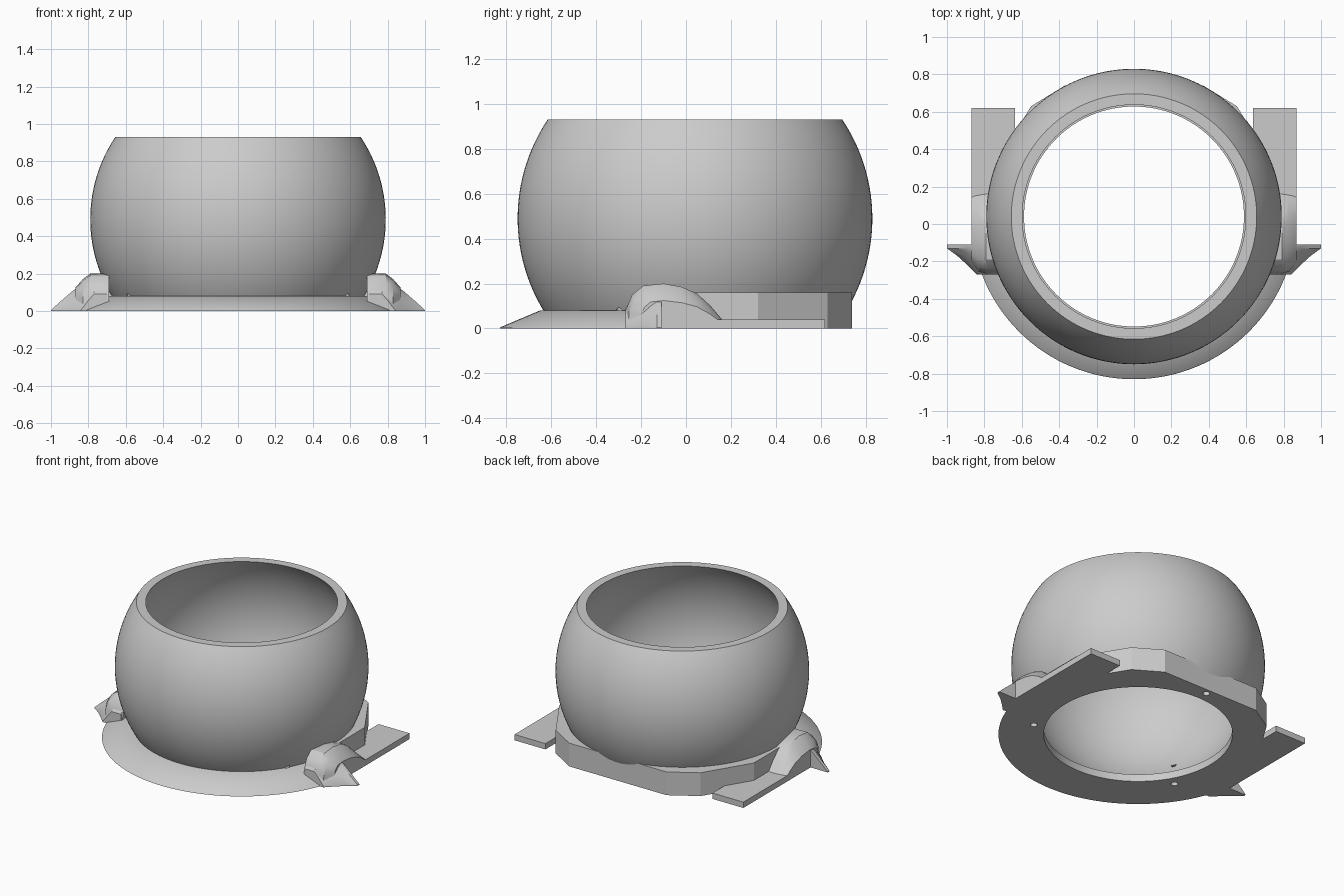
import bpy, bmesh
from math import sin, cos, pi, sqrt, radians

cube = bpy.data.objects.get("Cube")
if cube:
    bpy.data.objects.remove(cube, do_unlink=True)

AXIS_Y, MID_Z = 0.04, 0.49      # centre of the bowl sphere
OUTER, INNER, TOP = 0.79, 0.742, 0.93

grey = bpy.data.materials.new("plain grey")
grey.use_nodes = True
grey.diffuse_color = (0.6, 0.6, 0.6, 1)
grey.node_tree.nodes["Principled BSDF"].inputs["Base Color"].default_value = (0.6, 0.6, 0.6, 1)


def loft(name, sections, closed=False, smooth=False):
    """Skin equal-length closed sections; cap the ends unless the loft is closed."""
    bm = bmesh.new()
    rings = [[bm.verts.new(p) for p in s] for s in sections]
    n = len(rings[0])
    pairs = list(zip(rings, rings[1:])) + ([(rings[-1], rings[0])] if closed else [])
    for a, b in pairs:
        for i in range(n):
            j = (i + 1) % n
            bm.faces.new((a[i], a[j], b[j], b[i]))
    if not closed:
        bm.faces.new(rings[0])
        bm.faces.new(rings[-1])
    bmesh.ops.recalc_face_normals(bm, faces=bm.faces)
    mesh = bpy.data.meshes.new(name)
    bm.to_mesh(mesh)
    bm.free()
    mesh.materials.append(grey)
    ob = bpy.data.objects.new(name, mesh)
    bpy.context.collection.objects.link(ob)
    if smooth:
        bpy.ops.object.select_all(action="DESELECT")
        ob.select_set(True)
        bpy.context.view_layer.objects.active = ob
        bpy.ops.object.shade_smooth_by_angle(angle=radians(30))
    return ob


def revolve(name, profile, start=0, sweep=2 * pi, steps=128):
    full = sweep > 6.2
    angles = [start + sweep * i / steps for i in range(steps if full else steps + 1)]
    rings = [[(r * cos(a), AXIS_Y + r * sin(a), z) for r, z in profile] for a in angles]
    return loft(name, rings, full, True)


def prism(name, outline, z0, z1):
    return loft(name, [[(x, y, z) for x, y in outline] for z in (z0, z1)])


def arc(radius, z0, z1, steps=28):
    zs = [z0 + (z1 - z0) * i / steps for i in range(steps + 1)]
    return [(sqrt(radius ** 2 - (z - MID_Z) ** 2), z) for z in zs]


def circle(cx, cy, r, n):
    return [(cx + r * cos(2 * pi * i / n), cy + r * sin(2 * pi * i / n)) for i in range(n)]


def cut(ob, cutter):
    mod = ob.modifiers.new("cut", "BOOLEAN")
    mod.operation, mod.object, mod.solver = "DIFFERENCE", cutter, "EXACT"


# Open spherical bowl with a short straight lip at the bottom
bowl = revolve("bowl", arc(OUTER, 0, TOP) + arc(INNER, TOP, 0.05) + [(0.588, 0.05), (0.588, 0)])

# Sloped flange round the front half
flange = revolve("front_flange", [(0.6, 0), (0.87, 0), (0.865, 0.006), (0.69, 0.08), (0.64, 0.08)],
                 pi, pi, 64)

# Straight-sided base round the back, hollowed by the bowl's inside
half = [(0.74, 0.0), (0.74, 0.32), (0.55, 0.63), (0.37, 0.74)]
back = prism("back_base", half + [(-x, y) for x, y in reversed(half)], 0, 0.16)
sections = [(0.6, -0.1), (0.6, 0.05)] + arc(0.75, 0.06, 0.4, 8)
hollow = loft("hollow_cutter", [[(x, y, z) for x, y in circle(0, AXIS_Y, r, 96)] for r, z in sections])
hollow.hide_render = True
hollow.hide_set(True)
cut(back, hollow)

# Three screw holes through the underside
for i, part in enumerate((back, flange, flange)):
    a = pi / 2 + i * 2 * pi / 3
    hole = prism("hole_cutter", circle(0.66 * cos(a), AXIS_Y + 0.66 * sin(a), 0.022, 16), -0.05, 0.13)
    hole.hide_render = True
    hole.hide_set(True)
    cut(part, hole)
    cut(bowl, hole)

# Arched side profile of the fairings, front to back
arch = [(-0.27, 0), (-0.265, 0.09), (-0.24, 0.15), (-0.19, 0.19), (-0.1, 0.2), (-0.02, 0.185),
        (0.05, 0.155), (0.11, 0.1), (0.16, 0.04), (0.16, 0)]

for side, label in ((1, "left"), (-1, "right")):
    # Flat rear mounting bar
    prism(label + "_bar", [(side * x, y) for x, y in
                           ((0.635, -0.12), (0.87, -0.12), (0.87, 0.62), (0.635, 0.62))], 0, 0.04)

    # Rounded fairing joining the bar to the bowl
    steps = ((0.69, 1, 1), (0.79, 1, 1), (0.83, 0.92, 0.85), (0.87, 0.55, 0.62))
    loft(label + "_fairing",
         [[(side * x, -0.12 + (y + 0.12) * (k if y < -0.12 else 1), z * h) for y, z in arch]
          for x, k, h in steps], smooth=True)

    # Swept wing with a vertical back face and a hollow top slope
    wing = []
    for y, tip, high in ((-0.11, 1.0, 0.19), (-0.13, 1.0, 0.19), (-0.17, 0.945, 0.18),
                         (-0.22, 0.89, 0.16), (-0.27, 0.84, 0.09)):
        span = tip - 0.77
        wing.append([(side * 0.7, y, 0), (side * tip, y, 0), (side * tip, y, 0.005)]
                    + [(side * (tip - span * t), y, high * h) for t, h in
                       ((0.25, 0.3), (0.5, 0.56), (0.75, 0.78), (1, 1))]
                    + [(side * 0.7, y, high)])
    loft(label + "_wing", wing, smooth=True)
